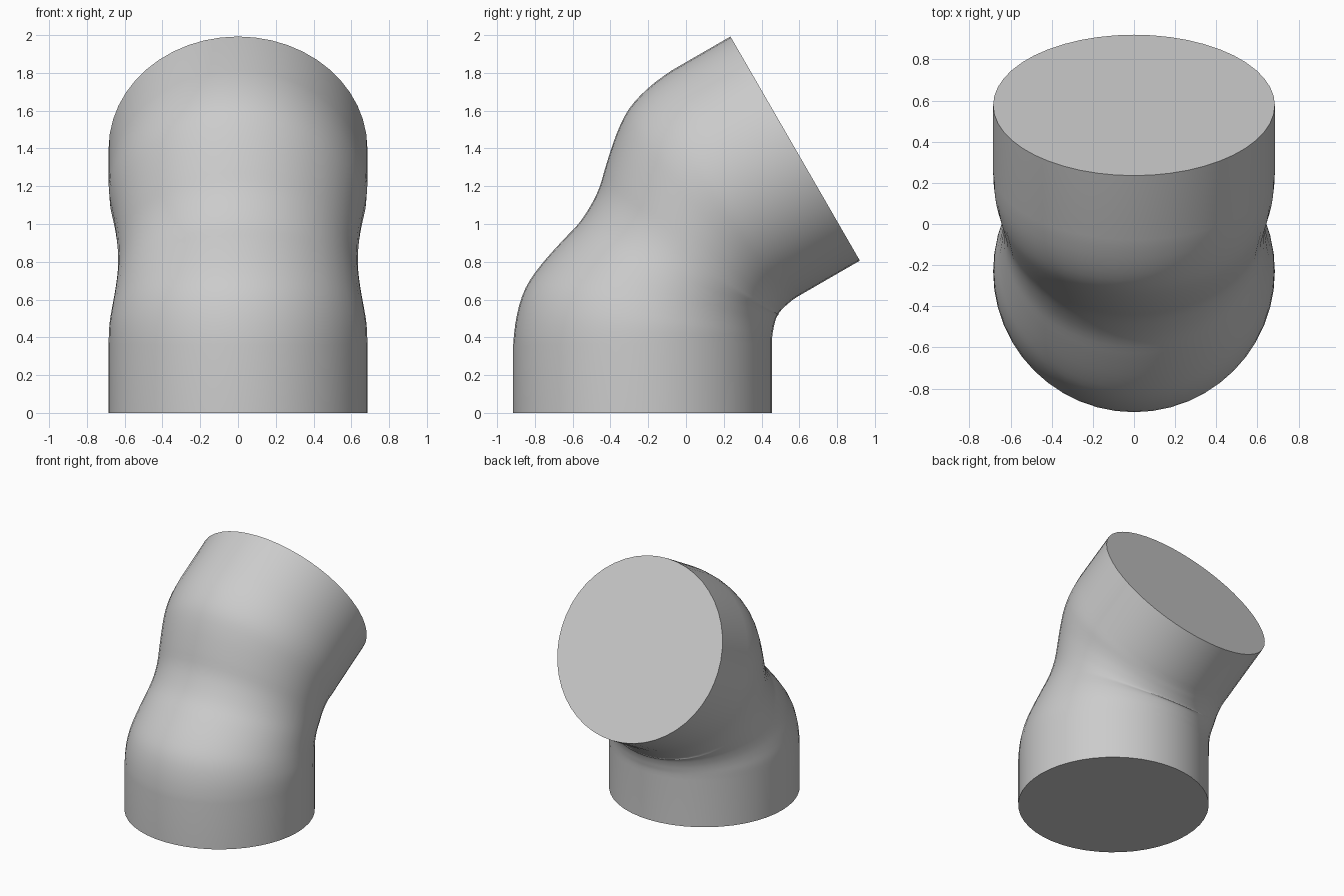
import bpy, bmesh, math
from mathutils import Vector

cube = bpy.data.objects.get("Cube")
if cube:
    bpy.data.objects.remove(cube, do_unlink=True)

SIDES = 48
STEPS = 3
JOINT = Vector((-0.232, 0.934))                   # where the two pipe axes meet (y, z)
SEAM = Vector((math.cos(math.radians(30)), -math.sin(math.radians(30))))

# Lower half of the elbow: outer y, outer z, inner y, inner z, half width
lower = [
    (-0.915, 0.00, 0.455, 0.00, 0.685),
    (-0.915, 0.36, 0.455, 0.37, 0.685),
    (-0.895, 0.52, 0.457, 0.41, 0.681),
    (-0.85, 0.66, 0.462, 0.44, 0.668),
    (-0.77, 0.78, 0.468, 0.47, 0.654),
    (-0.66, 0.905, 0.477, 0.50, 0.642),
    (-0.57, 1.00, 0.484, 0.515, 0.636),
    (-0.507, 1.093, 0.49, 0.52, 0.634),
]


def reflect(y, z):
    """Mirror a side-view point across the seam of the elbow."""
    p = Vector((y, z)) - JOINT
    return JOINT + 2 * SEAM * p.dot(SEAM) - p


def mirrored(row):
    return (*reflect(*row[:2]), *reflect(*row[2:4]), row[4])


rows = lower + [mirrored(r) for r in reversed(lower[:-1])]


def blend(a, b, c, d, t):
    """Smooth interpolation from b to c."""
    return tuple(q + 0.5 * t * (r - p + t * (2 * p - 5 * q + 4 * r - s
                                             + t * (3 * (q - r) + s - p)))
                 for p, q, r, s in zip(a, b, c, d))


# Straight end sections stay straight, the bend is refined
rings = [rows[0]]
for i in range(1, len(rows) - 2):
    before = rows[i - 1] if i > 1 else tuple(2 * q - r for q, r in zip(rows[1], rows[2]))
    if i == 1:
        before = (rows[1][0], rows[1][1] - 0.15, rows[1][2], rows[1][3] - 0.04, rows[1][4])
    after = rows[i + 2]
    if i == len(rows) - 3:
        low = (lower[1][0], lower[1][1] - 0.15, lower[1][2], lower[1][3] - 0.04, lower[1][4])
        after = mirrored(low)
    rings += [blend(before, rows[i], rows[i + 1], after, k / STEPS) for k in range(STEPS)]
rings += rows[-2:]

# Loft the rings into a closed bent pipe
bm = bmesh.new()
loops = []
for oy, oz, iy, iz, width in rings:
    centre = Vector((0, (oy + iy) / 2, (oz + iz) / 2))
    across = Vector((0, (iy - oy) / 2, (iz - oz) / 2))
    side = Vector((width, 0, 0))
    angles = [math.tau * k / SIDES for k in range(SIDES)]
    loops.append([bm.verts.new(centre + side * math.cos(a) + across * math.sin(a))
                  for a in angles])
for a, b in zip(loops, loops[1:]):
    for k in range(SIDES):
        n = (k + 1) % SIDES
        bm.faces.new((a[k], a[n], b[n], b[k]))
bm.faces.new(list(reversed(loops[0])))
bm.faces.new(loops[-1])
bmesh.ops.recalc_face_normals(bm, faces=bm.faces)

mesh = bpy.data.meshes.new("pipe_elbow")
bm.to_mesh(mesh)
bm.free()
elbow = bpy.data.objects.new("pipe_elbow", mesh)
bpy.context.collection.objects.link(elbow)

# Plain grey material
grey = bpy.data.materials.new("plain_grey")
grey.use_nodes = True
colour = (0.6, 0.6, 0.6, 1)
grey.diffuse_color = colour
grey.node_tree.nodes["Principled BSDF"].inputs["Base Color"].default_value = colour
mesh.materials.append(grey)

bpy.context.view_layer.objects.active = elbow
elbow.select_set(True)
bpy.ops.object.shade_smooth_by_angle(angle=math.radians(40))
